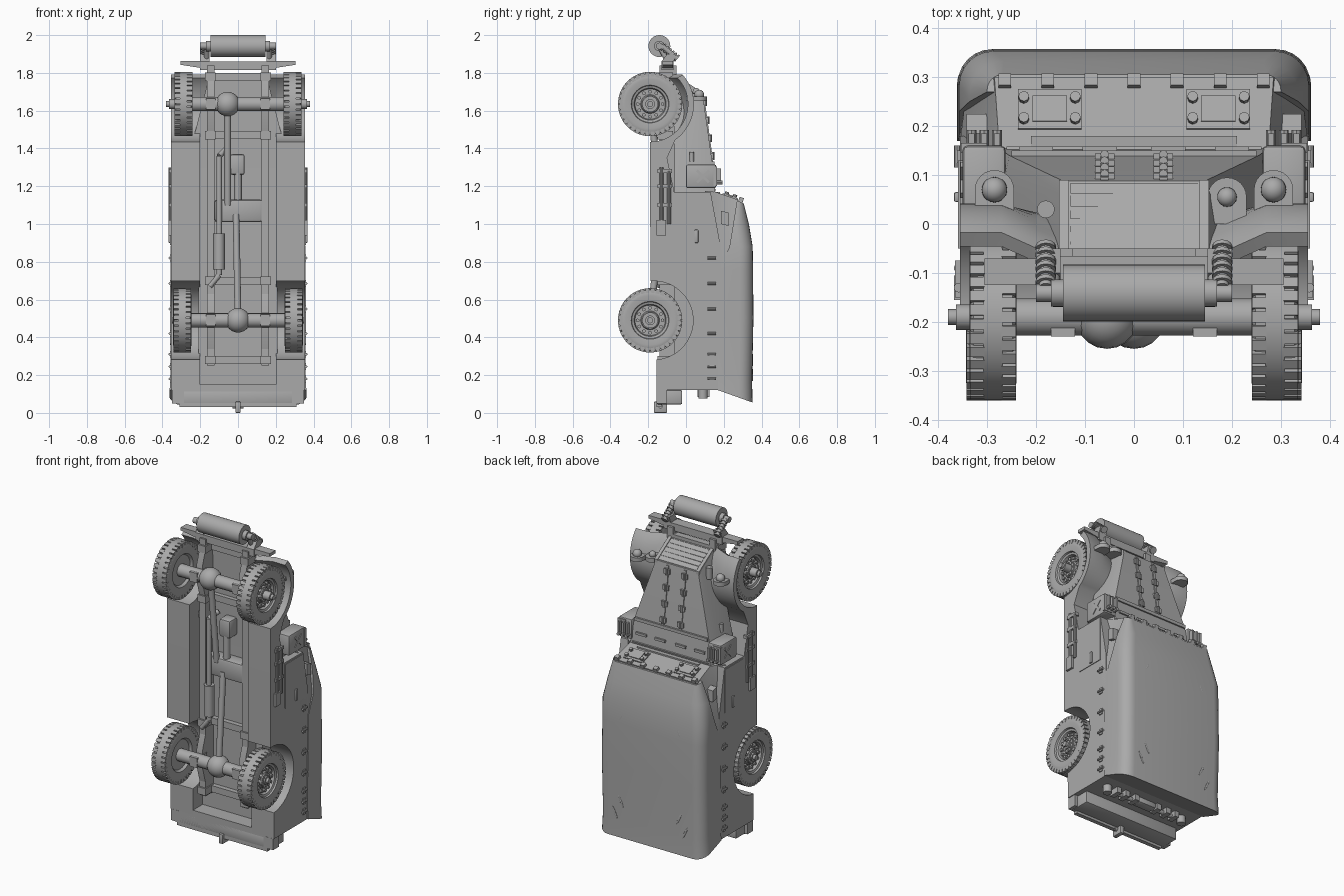
import bpy, bmesh, math
from mathutils import Vector, Matrix

cube = bpy.data.objects.get("Cube")
if cube:
    bpy.data.objects.remove(cube, do_unlink=True)

grey = bpy.data.materials.new("plain_grey")
grey.use_nodes = True
colour = (0.4, 0.4, 0.4, 1)
grey.diffuse_color = colour
for node in grey.node_tree.nodes:
    if node.type == 'BSDF_PRINCIPLED':
        node.inputs["Base Color"].default_value = colour
parts = []


def finish(name, bm, mirror=False):
    bmesh.ops.recalc_face_normals(bm, faces=bm.faces)
    mesh = bpy.data.meshes.new(name)
    bm.to_mesh(mesh)
    bm.free()
    mesh.materials.append(grey)
    obj = bpy.data.objects.new(name, mesh)
    bpy.context.collection.objects.link(obj)
    if mirror:
        obj.modifiers.new("Mirror", 'MIRROR').use_mirror_merge = False
    parts.append(obj)
    return obj


def add_box(bm, x, y, z, turn=Matrix()):
    size = Matrix.Diagonal((x[1] - x[0], y[1] - y[0], z[1] - z[0], 1))
    mid = Matrix.Translation(((x[0] + x[1]) / 2, (y[0] + y[1]) / 2, (z[0] + z[1]) / 2))
    bmesh.ops.create_cube(bm, size=1, matrix=turn @ mid @ size)


def box(name, x, y, z, mirror=False, bevel=0):
    bm = bmesh.new()
    add_box(bm, x, y, z)
    if bevel:
        bmesh.ops.bevel(bm, geom=bm.edges[:], offset=bevel, segments=2, profile=0.5, affect='EDGES')
    return finish(name, bm, mirror)


def add_rod(bm, a, b, r, sides=16):
    a, b = Vector(a), Vector(b)
    d = b - a
    m = Matrix.Translation((a + b) / 2) @ d.to_track_quat('Z', 'Y').to_matrix().to_4x4()
    bmesh.ops.create_cone(bm, cap_ends=True, segments=sides, radius1=r, radius2=r, depth=d.length, matrix=m)


def rod(name, points, r, mirror=False, sides=16):
    bm = bmesh.new()
    for a, b in zip(points, points[1:]):
        add_rod(bm, a, b, r, sides)
    return finish(name, bm, mirror)


def ball(name, centre, r, mirror=False, scale=(1, 1, 1)):
    bm = bmesh.new()
    m = Matrix.Translation(centre) @ Matrix.Diagonal((*scale, 1))
    bmesh.ops.create_uvsphere(bm, u_segments=20, v_segments=12, radius=r, matrix=m)
    return finish(name, bm, mirror)


def loft(name, rings, mirror=False):
    bm = bmesh.new()
    loops = [[bm.verts.new(p) for p in ring] for ring in rings]
    n = len(loops[0])
    for a, b in zip(loops, loops[1:]):
        for i in range(n):
            j = (i + 1) % n
            bm.faces.new((a[i], a[j], b[j], b[i]))
    bm.faces.new(loops[0])
    bm.faces.new(loops[-1])
    return finish(name, bm, mirror)


def prism(name, outline, x0, x1, mirror=False):
    return loft(name, [[(x, y, z) for y, z in outline] for x in (x0, x1)], mirror)


def shell(name, halves):
    return loft(name, [h + [(-x, y, z) for x, y, z in reversed(h)] for h in halves])


def arc(cy, cz, r, start, end, steps):
    angles = [math.radians(start + (end - start) * i / steps) for i in range(steps + 1)]
    return [(cy + r * math.cos(t), cz + r * math.sin(t)) for t in angles]


AXLE_Y, FRONT_Z, REAR_Z = -0.19, 1.635, 0.49

# Hull: centre tub, side walls with rear wheel arches, sloped cab
box("hull_tub", (-0.21, 0.21), (-0.06, 0.18), (0.12, 1.17))
arch = arc(-0.17, REAR_Z, 0.208, -86, 95, 20)
prism("hull_side", [(-0.155, 0.12), (0.18, 0.12), (0.18, 0.9), (0.13, 1.17), (-0.19, 1.17)]
      + arch[::-1], 0.2, 0.355, True)
shell("cab", [[(0.355, 0.1, 0.7), (0.355, 0.18, 0.7), (0.353, 0.2, 0.7)],
              [(0.355, 0.1, 0.88), (0.355, 0.17, 0.88), (0.345, 0.25, 0.88)],
              [(0.345, 0.1, 1.175), (0.275, 0.155, 1.17), (0.285, 0.3, 1.12)]])
box("rear_sill", (-0.35, 0.35), (-0.155, 0), (0.12, 0.15))
box("door", (0.35, 0.359), (-0.05, 0.13), (0.89, 1.16), True)
box("door_handle", (0.355, 0.368), (0.045, 0.065), (0.9, 0.97), True, 0.004)
prism("door_flap", [(0.185, 1.0), (0.225, 0.99), (0.225, 1.06), (0.185, 1.07)], 0.3, 0.342, True)

# Canvas cover with rounded shoulders
rings = []
for z, w, base, top, slant in ((0.12, 0.362, 0.17, 0.352, 0.065), (0.2, 0.357, 0.17, 0.35, 0.03),
                               (0.5, 0.36, 0.17, 0.357, 0), (0.76, 0.358, 0.178, 0.355, 0),
                               (0.88, 0.357, 0.23, 0.353, 0), (1.0, 0.336, 0.25, 0.333, 0),
                               (1.125, 0.3, 0.27, 0.305, 0.015)):
    r = min(0.07, (top - base) * 0.9)
    half = [(w, base)] + arc(w - r, top - r, r, 0, 90, 6)
    rings.append([(x, y, z - slant * (y - base) / (top - base)) for x, y in half])
shell("canvas_cover", rings)
for x, z, tilt in ((0.24, 0.2, 25), (0.24, 0.72, -25), (0.2, 0.28, 25), (0.2, 0.8, -25)):
    crease = ball("canvas_crease", (0, 0, 0), 0.04, True, (0.15, 0.07, 1))
    crease.data.transform(Matrix.Translation((x, 0.352, z)) @ Matrix.Rotation(math.radians(tilt), 4, 'Y'))

# Windshield plate with vision flaps, bolts and top hinges
slope = Matrix.Translation((0, 0.15, 1.17)) @ Matrix.Rotation(-math.atan2(0.05, 0.15), 4, 'X')
bm = bmesh.new()
for s in (-1, 1):
    add_box(bm, (s * 0.172 - 0.065, s * 0.172 + 0.065), (0.045, 0.13), (-0.01, 0.007), slope)
    add_box(bm, (s * 0.172 - 0.035, s * 0.172 + 0.035), (0.06, 0.115), (0, 0.012), slope)
    for x in (0.12, 0.225):
        for y in (0.065, 0.11):
            add_rod(bm, slope @ Vector((s * x, y, 0)), slope @ Vector((s * x, y, 0.022)), 0.011, 8)
for i in range(-3, 4):
    add_box(bm, (i * 0.088 - 0.013, i * 0.088 + 0.013), (0.135, 0.16), (-0.01, 0.018), slope)
add_box(bm, (-0.26, 0.26), (-0.008, 0.004), (-0.01, 0.015), slope)
finish("windshield_fittings", bm)

# Bonnet, grille slats and hinge columns
shell("bonnet", [[(0.3, -0.06, 1.16), (0.3, 0.08, 1.16), (0.275, 0.155, 1.16)],
                 [(0.27, -0.06, 1.32), (0.27, 0.06, 1.32), (0.255, 0.14, 1.32)],
                 [(0.15, -0.07, 1.79), (0.15, 0.06, 1.71), (0.145, 0.088, 1.69)]])
for i in range(6):
    y, z = 0.084 - 0.026 * i, 1.692 + 0.0162 * i
    prism("grille_slat", [(y, z - 0.01), (y, z + 0.004), (y - 0.022, z + 0.019), (y - 0.022, z)], -0.13, 0.13)
prism("grille_frame", [(0.09, 1.66), (0.09, 1.695), (-0.07, 1.797), (-0.07, 1.76)], 0.133, 0.153, True)
box("cowl_bar", (-0.25, 0.25), (0.13, 0.15), (1.31, 1.33))
bm = bmesh.new()
for i in range(4):
    z = 1.36 + i * 0.095
    y = 0.14 - (z - 1.32) * 0.14
    add_box(bm, (0.04, 0.08), (y - 0.01, y + 0.01), (z - 0.015, z + 0.015))
    add_rod(bm, (0.06, y + 0.008, z - 0.02), (0.06, y + 0.008, z + 0.02), 0.009, 8)
finish("bonnet_hinges", bm, True)
prism("bonnet_strip", [(0.13, 1.33), (0.144, 1.33), (0.096, 1.68), (0.08, 1.68)], 0.052, 0.068, True)
rod("bonnet_latch", [(0.262, 0.03, 1.33), (0.262, 0.03, 1.38)], 0.012, True)
for x in (-0.2, -0.07, 0.07, 0.2):
    box("cowl_slot", (x - 0.035, x + 0.035), (0.14, 0.158), (1.23, 1.245))

# Front mudguards, drooping towards the bonnet and running back into the side skirts
inner = arc(AXLE_Y, FRONT_Z, 0.2, -90, 44, 20)
outer = arc(AXLE_Y, FRONT_Z, 0.232, 42, -55, 16)


def guard(name, outline, stations):
    droop = lambda x, z: max(0, 0.27 - x) * 0.45 * min(1, max(0, (z - 1.5) / 0.2))
    loft(name, [[(x, y - droop(x, z), z) for y, z in outline] for x in stations], True)


guard("front_mudguard", inner + outer + [(-0.1, 1.35), (-0.06, 1.16), (-0.19, 1.16)], (0.2, 0.27, 0.355))
guard("mudguard_inner", inner[8:] + outer[:14], (0.145, 0.2))

# Lamps and horn, each in an arched guard
for name, x, y, z, r, both in (("headlamp", 0.285, 0.07, 1.675, 0.026, True),
                               ("marker_lamp", 0.19, 0.055, 1.69, 0.02, False)):
    ball(name, (x, y, z + 0.01), r, both)
    rod(name + "_guard", [(x, y, z - 0.025), (x, y, z)], 0.04, both, 24)
    box(name + "_stand", (x - 0.04, x + 0.04), (0, y), (z - 0.025, z), both)
rod("horn", [(-0.18, 0.03, 1.64), (-0.18, 0.03, 1.71)], 0.018)

# Fuel cans on the cowl sides
box("fuel_can", (0.262, 0.35), (0, 0.16), (1.19, 1.315), True, 0.01)
bm = bmesh.new()
for x in (0.28, 0.306, 0.332):
    add_rod(bm, (x, 0.15, 1.22), (x, 0.192, 1.22), 0.01, 8)
    add_box(bm, (x - 0.006, x + 0.006), (0.155, 0.185), (1.23, 1.295))
for s in (-1, 1):
    turn = Matrix.Translation((0.35, 0.09, 1.252)) @ Matrix.Rotation(s * math.pi / 4, 4, 'X')
    add_box(bm, (-0.004, 0.004), (-0.045, 0.045), (-0.007, 0.007), turn)
add_box(bm, (0.3, 0.353), (0.145, 0.165), (1.2, 1.305))
finish("can_fittings", bm, True)

# Side tools and canvas hooks
bm = bmesh.new()
for y, lo, hi in ((-0.13, 0.94, 1.3), (-0.09, 1.0, 1.28)):
    add_rod(bm, (0.358, y, lo), (0.358, y, hi), 0.01, 10)
for z in (1.1, 1.2, 1.28):
    add_box(bm, (0.34, 0.366), (-0.15, -0.075), (z - 0.01, z + 0.01))
add_box(bm, (0.35, 0.368), (-0.155, -0.105), (0.94, 1.02))
finish("side_tools", bm, True)
bm = bmesh.new()
for z in (0.82, 0.685, 0.55, 0.42, 0.31, 0.245, 0.18):
    add_box(bm, (0.35, 0.361), (0.125, 0.15), (z - 0.018, z + 0.018))
    add_rod(bm, (0.361, 0.115, z), (0.361, 0.16, z), 0.007, 8)
finish("canvas_hooks", bm, True)


# Wheels: solid centre tread with staggered shoulder lugs
def wheel(name, x, z, hub):
    half = 0.048
    profile = [(-0.03, 0.02), (-0.03, 0.09), (-0.044, 0.1), (-half, 0.13), (-0.046, 0.152),
               (-0.04, 0.161), (-0.019, 0.162), (-0.019, 0.17), (0.019, 0.17), (0.019, 0.162),
               (0.04, 0.161), (0.046, 0.152), (half, 0.13), (0.044, 0.1),
               (0.034, 0.097), (0.03, 0.085), (0.012, 0.08), (0.012, 0.05), (0.022, 0.045), (0.022, 0.01)]
    bm = bmesh.new()
    edge = [bm.verts.new((x + px, AXLE_Y + r, z)) for px, r in profile]
    lines = [bm.edges.new(pair) for pair in zip(edge, edge[1:])]
    bmesh.ops.spin(bm, geom=edge + lines, cent=(x, AXLE_Y, z), axis=(1, 0, 0),
                   angle=math.tau, steps=48, use_duplicate=False)
    bmesh.ops.remove_doubles(bm, verts=bm.verts[:], dist=0.0002)
    finish(name + "_tyre", bm, True)
    bm = bmesh.new()
    centre = Matrix.Translation((x, AXLE_Y, z))
    for i in range(36):
        for s, shift in ((-1, 0), (1, 0.5)):
            turn = centre @ Matrix.Rotation(math.tau * (i + shift) / 36, 4, 'X')
            add_box(bm, sorted((s * 0.017, s * 0.047)), (0.146, 0.17), (-0.011, 0.011), turn)
    finish(name + "_tread", bm, True)
    bm = bmesh.new()
    for count, radius, size, out in ((8, 0.033, 0.006, 0.034), (12, 0.066, 0.01, 0.026)):
        for y, w in arc(AXLE_Y, z, radius, 0, 360, count)[:-1]:
            add_rod(bm, (x, y, w), (x + out, y, w), size, 6)
    add_rod(bm, (x - 0.03, AXLE_Y, z), (x + 0.03, AXLE_Y, z), 0.042, 20)
    add_rod(bm, (x, AXLE_Y, z), (hub - 0.016, AXLE_Y, z), 0.026, 12)
    add_rod(bm, (x, AXLE_Y, z), (hub, AXLE_Y, z), 0.016, 12)
    finish(name + "_hub", bm, True)


wheel("front_wheel", 0.288, FRONT_Z, 0.38)
wheel("rear_wheel", 0.295, REAR_Z, 0.35)

# Axles, shafts and transfer case
for name, x, z in (("front", -0.055, FRONT_Z), ("rear", 0, REAR_Z)):
    rod(name + "_axle", [(-0.27, AXLE_Y, z), (0.27, AXLE_Y, z)], 0.038)
    ball(name + "_differential", (x, AXLE_Y, z), 0.065)
    box(name + "_spring_clamp", (0.12, 0.17), (-0.23, -0.13), (z - 0.03, z + 0.03), True)
    prism(name + "_leaf_spring", [(-0.12, z - 0.22), (-0.17, z - 0.05), (-0.17, z + 0.05), (-0.12, z + 0.2),
                                  (-0.1, z + 0.2), (-0.14, z), (-0.1, z - 0.22)], 0.125, 0.165, True)
rod("rear_drive_shaft", [(0, AXLE_Y, REAR_Z), (-0.01, -0.13, 1.05)], 0.018)
rod("front_drive_shaft", [(-0.055, AXLE_Y, FRONT_Z), (-0.055, -0.13, 1.1)], 0.018)
rod("gearbox_shaft", [(0, -0.11, 1.1), (0, -0.11, 1.3)], 0.02)
box("gearbox", (-0.04, 0.035), (-0.13, -0.05), (1.26, 1.37), bevel=0.012)
box("transfer_case", (-0.125, 0.13), (-0.14, -0.05), (1.01, 1.13), bevel=0.015)
rod("silencer", [(-0.1, -0.14, 0.76), (-0.1, -0.14, 0.95)], 0.03)
rod("exhaust_pipe", [(-0.06, -0.1, 1.4), (-0.1, -0.14, 1.36), (-0.1, -0.14, 0.73), (-0.15, -0.14, 0.67)], 0.015)

# Chassis frame
box("frame_rail", (0.125, 0.165), (-0.14, -0.05), (0.25, 1.84), True)
for z in (0.28, 0.7, 1.47, 1.78):
    box("cross_member", (-0.15, 0.15), (-0.09, -0.05), (z - 0.02, z + 0.02))
    box("spring_bracket", (0.118, 0.174), (-0.15, -0.07), (z - 0.022, z + 0.022), True)

# Front bumper and sprung roller
box("bumper_centre", (-0.2, 0.2), (-0.13, -0.065), (1.815, 1.86))
prism("bumper_brace", [(-0.13, 1.86), (-0.065, 1.86), (-0.05, 1.9), (-0.1, 1.9)], 0.15, 0.2, True)
loft("bumper_wing", [[(x, y, z) for y, z in ((-0.125, lo), (-0.07, lo), (-0.07, 1.862), (-0.125, 1.862))]
                     for x, lo in ((0.19, 1.825), (0.305, 1.843))], True)
ROLLER = (-0.141, 1.942)
rod("roller", [(-0.145, *ROLLER), (0.145, *ROLLER)], 0.058, sides=32)
rod("roller_collar", [(-0.17, *ROLLER), (0.17, *ROLLER)], 0.028)
rod("roller_shaft", [(-0.2, *ROLLER), (0.2, *ROLLER)], 0.018)
rod("roller_arm", [(0.165, *ROLLER), (0.165, -0.09, 1.85)], 0.014, True)
bm = bmesh.new()
path = [Vector((0.18, -0.13, 1.945)).lerp(Vector((0.18, -0.045, 1.875)), i / 12) for i in range(13)]
for i, (a, b) in enumerate(zip(path, path[1:])):
    add_rod(bm, a, b, 0.021 if i % 2 else 0.014, 12)
finish("roller_spring", bm, True)

# Rear bumper, tow hook and stowed tools
box("rear_bumper", (-0.33, 0.33), (-0.155, -0.02), (0.045, 0.12), bevel=0.008)
box("rear_bumper_lip", (-0.31, 0.31), (-0.155, -0.13), (0.03, 0.12))
box("bumper_end", (0.285, 0.35), (-0.156, -0.1), (0.05, 0.12), True)
box("tow_hook", (-0.014, 0.014), (-0.17, -0.1), (0, 0.06), bevel=0.006)
rod("tow_pin", [(-0.03, -0.135, 0.035), (0.03, -0.135, 0.035)], 0.012)
rod("stowed_tool", [(-0.2, 0.09, 0.1), (0.2, 0.09, 0.1)], 0.013)
box("stowed_tool_head", (-0.06, 0.06), (0.06, 0.12), (0.085, 0.12), bevel=0.008)
for x in (0.08, 0.15, 0.21):
    box("tool_clip", (x - 0.015, x + 0.015), (0.06, 0.125), (0.085, 0.125), True)
rod("tail_lamp", [(0.27, 0.09, 0.075), (0.27, 0.09, 0.125)], 0.025, True)

# Smooth the round parts and keep the plate edges crisp
bpy.ops.object.select_all(action='DESELECT')
for part in parts:
    part.select_set(True)
bpy.context.view_layer.objects.active = parts[0]
bpy.ops.object.shade_smooth_by_angle(angle=math.radians(35))
